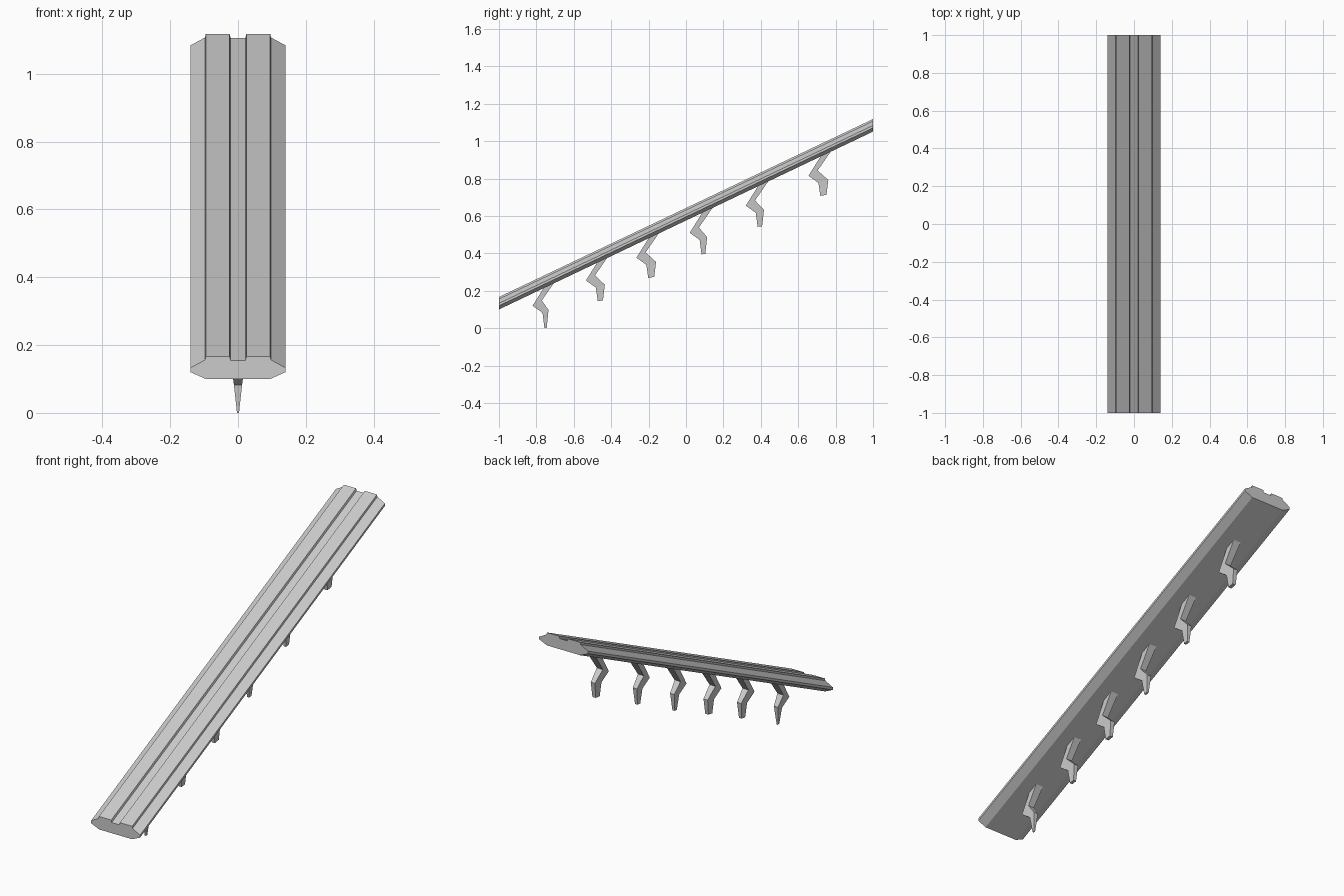
import bpy

if "Cube" in bpy.data.objects:
    bpy.data.objects.remove(bpy.data.objects["Cube"])

SLOPE = 0.4755


def make_loft(name, rings):
    """Skin a list of equal-length vertex rings and cap both ends."""
    n = len(rings[0])
    verts = [v for ring in rings for v in ring]
    faces = [list(range(n))[::-1], list(range(len(verts) - n, len(verts)))]
    for r in range(len(rings) - 1):
        a, b = r * n, (r + 1) * n
        for i in range(n):
            j = (i + 1) % n
            faces.append((a + i, a + j, b + j, b + i))
    mesh = bpy.data.meshes.new(name)
    mesh.from_pydata(verts, [], faces)
    obj = bpy.data.objects.new(name, mesh)
    bpy.context.collection.objects.link(obj)
    # consistent outward normals
    import bmesh
    bm = bmesh.new()
    bm.from_mesh(mesh)
    bmesh.ops.recalc_face_normals(bm, faces=bm.faces)
    bm.to_mesh(mesh)
    bm.free()
    return obj


# Sloping rail: half profile (x, z at the front end), mirrored
half = [(0.095, 0.100), (0.14, 0.120), (0.14, 0.133), (0.097, 0.156),
        (0.095, 0.167), (0.025, 0.167), (0.022, 0.155)]
profile = half + [(-x, z) for x, z in reversed(half)]
make_loft("rail", [[(x, y, z + SLOPE * (y + 1)) for x, z in profile]
                   for y in (-1, 1)])


# Bent legs: rows of front point, back point and half thickness
def make_leg(index, dy, dz, extra):
    tip_half = 0.003 + extra * 0.3
    tip_z = extra * 0.6
    rows = [((-0.750, 0.232), (-0.692, 0.262), 0.022),
            ((-0.820, 0.120), (-0.771, 0.148), 0.017),
            ((-0.767, 0.082), (-0.735 + extra, 0.097), 0.012),
            ((-0.757, tip_z), (-0.745 + extra, tip_z + extra * 0.25), tip_half)]
    rings = [[(-w, f[0] + dy, f[1] + dz), (w, f[0] + dy, f[1] + dz),
              (w, b[0] + dy, b[1] + dz), (-w, b[0] + dy, b[1] + dz)]
             for f, b, w in rows]
    make_leg_obj = make_loft(f"leg_{index}", rings)
    return make_leg_obj


legs = [(0, 0, 0), (0.285, 0.135, 0.016), (0.555, 0.257, 0.02),
        (0.84, 0.39, 0.008), (1.14, 0.535, 0.012), (1.475, 0.695, 0.021)]
for i, leg in enumerate(legs, 1):
    make_leg(i, *leg)
